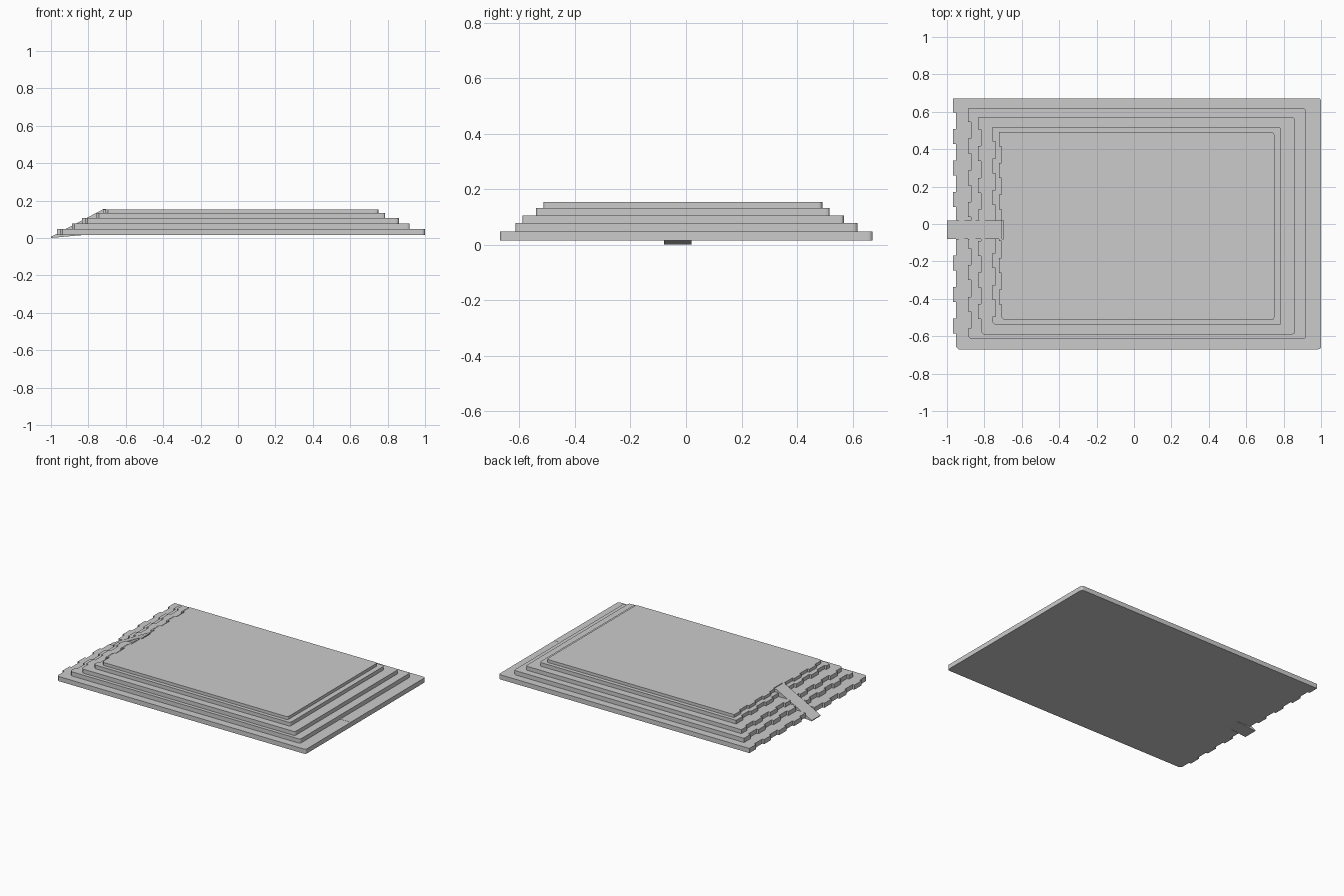
import bpy, bmesh, math

if "Cube" in bpy.data.objects:
    bpy.data.objects.remove(bpy.data.objects["Cube"])

RAMP_Y0, RAMP_Y1 = -0.08, 0.02
PERIOD, TAB = 0.169, 0.08


def prism(name, pts, vec):
    """Extrude a closed planar outline along vec."""
    bm = bmesh.new()
    face = bm.faces.new([bm.verts.new(p) for p in pts])
    res = bmesh.ops.extrude_face_region(bm, geom=[face])
    verts = [g for g in res["geom"] if isinstance(g, bmesh.types.BMVert)]
    bmesh.ops.translate(bm, verts=verts, vec=vec)
    bmesh.ops.recalc_face_normals(bm, faces=bm.faces)
    me = bpy.data.meshes.new(name)
    bm.to_mesh(me)
    bm.free()
    ob = bpy.data.objects.new(name, me)
    bpy.context.collection.objects.link(ob)
    return ob


def arc(cx, cy, r, a0):
    return [(cx + r * math.cos(math.radians(a0 + a)),
             cy + r * math.sin(math.radians(a0 + a))) for a in (0, 30, 60, 90)]


def tier(name, xo, xi, x1, y0, y1, z0, z1, phase, r=0.014):
    """Slab with rounded right corners, a toothed left edge and a slot for the ramp."""
    slot_x = -1 + (z1 - 0.006) / 0.148 * 0.28
    slot_x = max(slot_x, xi + 0.01)
    # heights where the left edge steps in or out
    cuts = {y0 + r, y1, RAMP_Y0, RAMP_Y1}
    for k in range(-8, 9):
        for s in (-TAB / 2, TAB / 2):
            y = phase + k * PERIOD + s
            if y0 + 0.02 < y < y1 - 0.01:
                cuts.add(y)
    cuts = sorted(cuts, reverse=True)
    pts = arc(x1 - r, y0 + r, r, -90) + arc(x1 - r, y1 - r, r, 0)
    for a, b in zip(cuts, cuts[1:]):
        m = (a + b) / 2
        if RAMP_Y0 < m < RAMP_Y1:
            x = slot_x
        else:
            off = (m - phase + PERIOD / 2) % PERIOD - PERIOD / 2
            x = xo if abs(off) < TAB / 2 else xi
        for p in ((x, a), (x, b)):
            if p != pts[-1]:
                pts.append(p)
    pts.append((pts[-1][0] + r, y0))
    return prism(name, [(x, y, z0) for x, y in pts], (0, 0, z1 - z0))


# Five stacked tiers
TIERS = [
    ("base_tier", -0.968, -0.953, 1.00, -0.670, 0.672, 0.015, 0.048, 0.637),
    ("second_tier", -0.888, -0.872, 0.918, -0.615, 0.618, 0.048, 0.078, 0.585),
    ("third_tier", -0.834, -0.818, 0.860, -0.590, 0.570, 0.078, 0.106, 0.545),
    ("fourth_tier", -0.756, -0.740, 0.787, -0.540, 0.518, 0.106, 0.132, 0.48),
    ("top_tier", -0.722, -0.708, 0.750, -0.514, 0.491, 0.132, 0.153, 0.455),
]
for t in TIERS:
    tier(*t)

# Access ramp running through the toothed side
profile = [(-1, 0), (-1, 0.006), (-0.72, 0.154), (-0.705, 0.154),
           (-0.705, 0.12), (-0.80, 0.018)]
prism("ramp", [(x, RAMP_Y0, z) for x, z in profile], (0, RAMP_Y1 - RAMP_Y0, 0))

# Inset panel on the right ledge
prism("ledge_panel", [(0.91, -0.165, 0.04), (1.0, -0.165, 0.04),
                      (1.0, 0.05, 0.04), (0.91, 0.05, 0.04)], (0, 0, 0.009))
